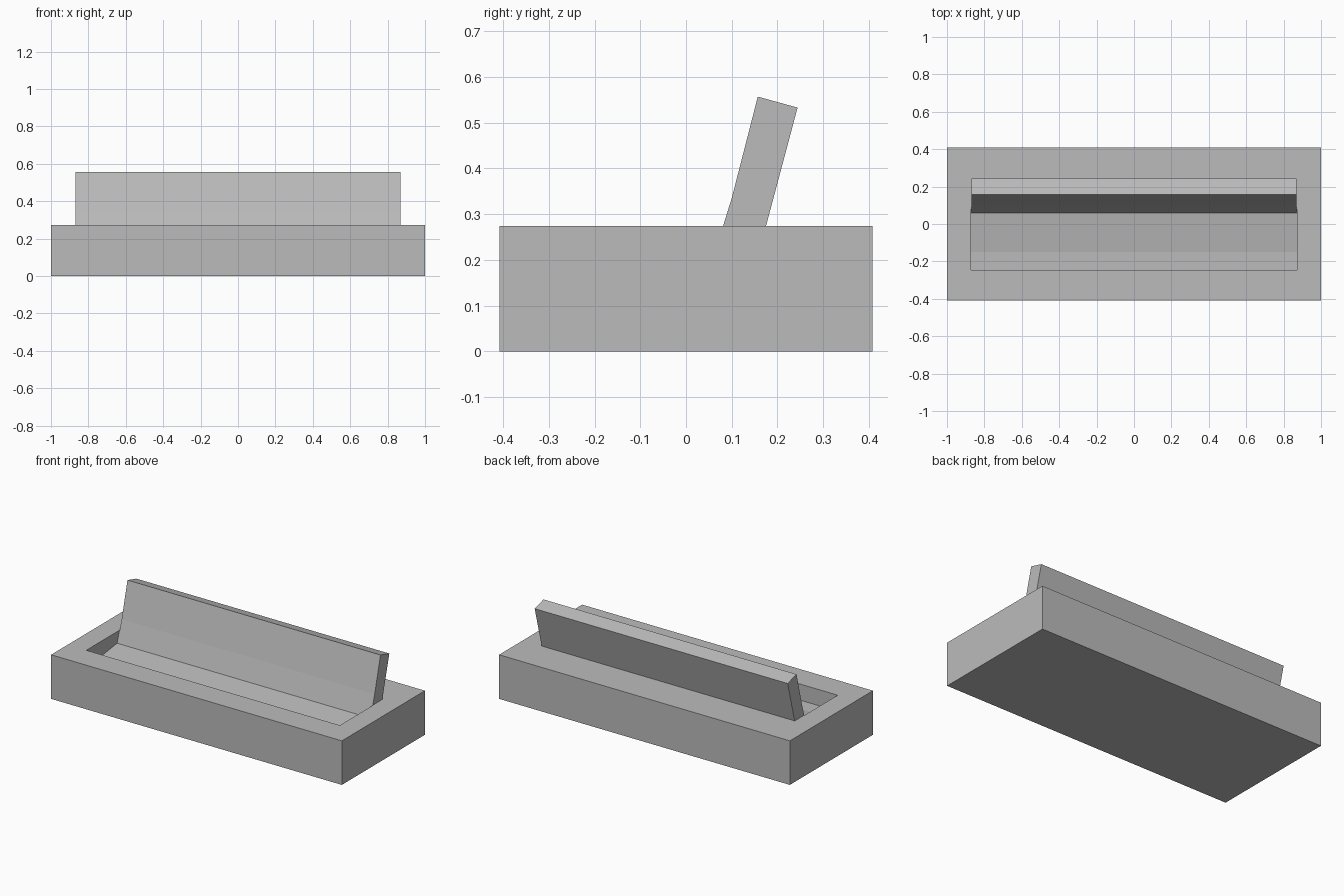
import bpy
import bmesh

cube = bpy.data.objects.get("Cube")
if cube:
    bpy.data.objects.remove(cube, do_unlink=True)

grey = bpy.data.materials.new("mid_grey")
grey.use_nodes = True
colour = (0.5, 0.5, 0.5, 1)
grey.diffuse_color = colour
grey.node_tree.nodes["Principled BSDF"].inputs["Base Color"].default_value = colour


def prism(name, profile, half_width):
    """Extrude a (y, z) profile symmetrically along x."""
    bm = bmesh.new()
    face = bm.faces.new([bm.verts.new((-half_width, y, z)) for y, z in profile])
    new = bmesh.ops.extrude_face_region(bm, geom=[face])["geom"]
    verts = [v for v in new if isinstance(v, bmesh.types.BMVert)]
    bmesh.ops.translate(bm, verts=verts, vec=(2 * half_width, 0, 0))
    bmesh.ops.recalc_face_normals(bm, faces=bm.faces)
    mesh = bpy.data.meshes.new(name)
    bm.to_mesh(mesh)
    bm.free()
    mesh.materials.append(grey)
    obj = bpy.data.objects.new(name, mesh)
    bpy.context.collection.objects.link(obj)
    return obj


top = 0.274

# Rectangular base block
base = prism("base", [(-0.408, 0), (0.408, 0), (0.408, top), (-0.408, top)], 1)

# Recess with a flat front floor, a gently rising ramp and a sloped back wall
cutter = prism("recess_cutter", [(-0.245, 0.35), (-0.245, 0.174), (-0.15, 0.174),
                                 (0.058, 0.202), (0.081, top), (0.081, 0.35)], 0.872)
cut = base.modifiers.new("recess", 'BOOLEAN')
cut.operation = 'DIFFERENCE'
cut.solver = 'EXACT'
cut.object = cutter
bpy.context.view_layer.objects.active = base
bpy.ops.object.modifier_apply(modifier=cut.name)
bpy.data.objects.remove(cutter, do_unlink=True)

# Leaning panel rising from the back edge of the recess
prism("leaning_panel", [(0.081, top), (0.1, 0.335), (0.157, 0.557),
                        (0.244, 0.533), (0.175, top), (0.17, 0.255), (0.09, 0.255)], 0.87)
